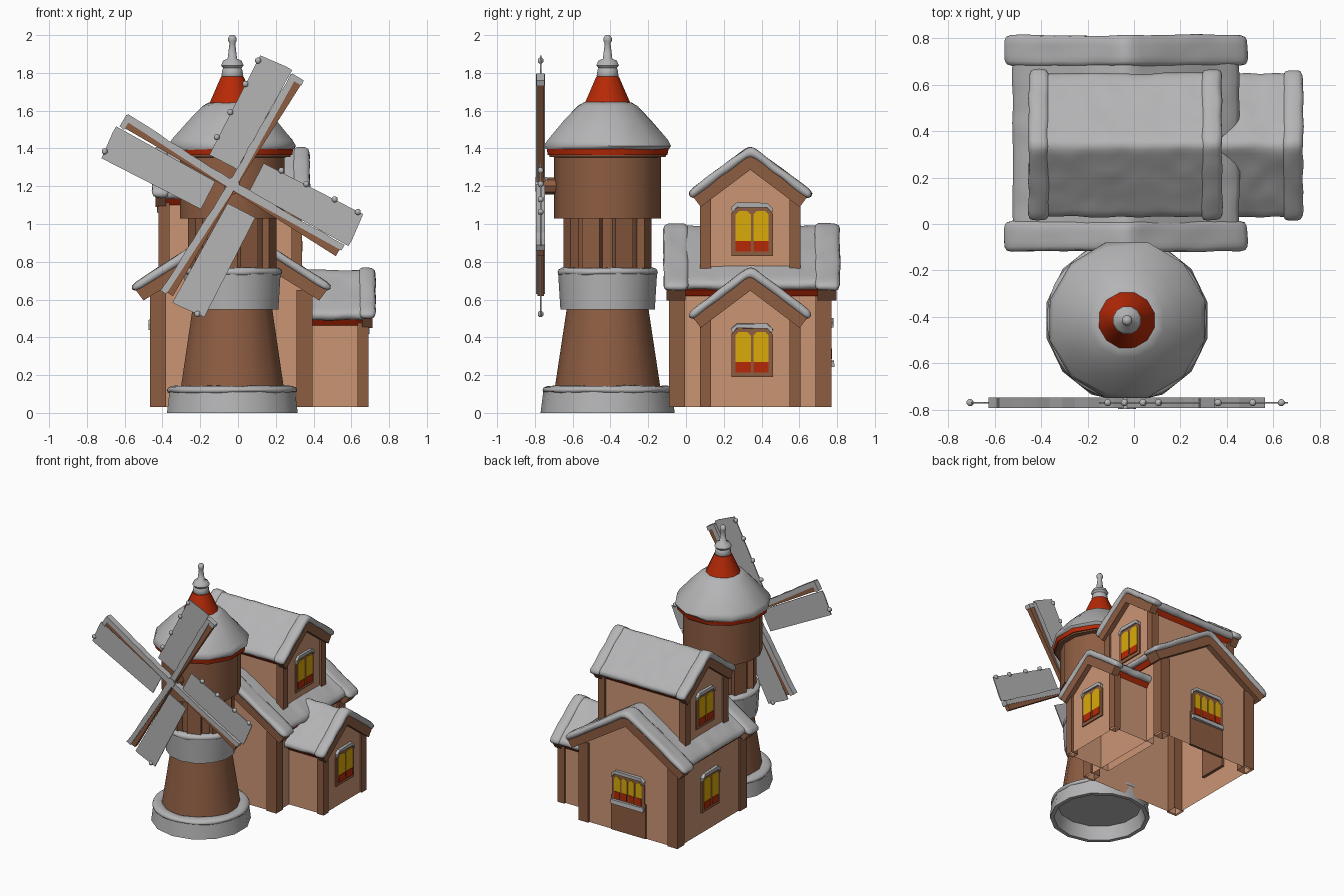
import bpy, bmesh, math, random
from mathutils import Vector

if "Cube" in bpy.data.objects:
    bpy.data.objects.remove(bpy.data.objects["Cube"])

random.seed(4)
TX, TY = -0.03, -0.415          # tower axis


def material(name, rgb):
    m = bpy.data.materials.new(name)
    m.diffuse_color = (*rgb, 1)
    m.use_nodes = True
    m.node_tree.nodes["Principled BSDF"].inputs["Base Color"].default_value = m.diffuse_color
    return m


SNOW = material("snow", (0.46, 0.46, 0.47))
WOOD = material("dark wood", (0.27, 0.11, 0.055))
WALL = material("tan wall", (0.60, 0.30, 0.175))
RED = material("red tile", (0.47, 0.022, 0.002))
GLASS = material("yellow glass", (0.70, 0.40, 0.003))


def build(name, verts, faces, mat, smooth=None, jitter=0, subsurf=0, open_below=None):
    verts = [[c + random.uniform(-jitter, jitter) for c in v] for v in verts]
    me = bpy.data.meshes.new(name)
    me.from_pydata(verts, [], faces)
    bm = bmesh.new()
    bm.from_mesh(me)
    bmesh.ops.recalc_face_normals(bm, faces=bm.faces)
    if open_below is not None:
        low = [f for f in bm.faces if all(v.co.z < open_below for v in f.verts)]
        bmesh.ops.delete(bm, geom=low, context='FACES')
    bm.to_mesh(me)
    bm.free()
    ob = bpy.data.objects.new(name, me)
    bpy.context.collection.objects.link(ob)
    me.materials.append(mat)
    if subsurf:
        md = ob.modifiers.new("soft", 'SUBSURF')
        md.levels = md.render_levels = subsurf
        smooth = 180
    if smooth:
        bpy.ops.object.select_all(action='DESELECT')
        ob.select_set(True)
        bpy.context.view_layer.objects.active = ob
        bpy.ops.object.shade_smooth_by_angle(angle=math.radians(smooth))
    return ob


def prism(name, poly, place, d0, d1, mat, **kw):
    """Extrude a polygon (a, b) from depth d0 to d1; place maps (a, d, b) to world."""
    n = len(poly)
    v = [place(a, d, b) for d in (d0, d1) for a, b in poly]
    f = [[i, (i + 1) % n, n + (i + 1) % n, n + i] for i in range(n)]
    return build(name, v, f + [list(range(n)), list(range(n, 2 * n))], mat, **kw)


def lathe(name, prof, mat, n=12, closed=False, cx=TX, cy=TY, **kw):
    v, f = [], []
    for r, z in prof:
        v += [(cx + r * math.cos(2 * math.pi * (i + .5) / n),
               cy + r * math.sin(2 * math.pi * (i + .5) / n), z) for i in range(n)]
    k = len(prof)
    for j in range(k if closed else k - 1):
        for i in range(n):
            a, b, m = j * n, ((j + 1) % k) * n, (i + 1) % n
            f.append([a + i, a + m, b + m, b + i])
    if not closed:
        f += [list(range(n)), list(range((k - 1) * n, k * n))]
    return build(name, v, f, mat, **kw)


def chevron(name, ctrl, t0, t1, shrink, place, l0, l1, mat, snowy=False):
    """Gable-shaped slab between depths t0 and t1 below the roof line."""
    def line(t):
        half = [(0, ctrl[0][1] - t * 1.25)] + [(w - .6 * t, z - .8 * t) for w, z in ctrl[1:]]
        e, p = half[-1], half[-2]
        k = shrink / (e[0] - p[0])
        half[-1] = (e[0] - shrink, e[1] + (p[1] - e[1]) * k)
        q = 8 if snowy else 1
        pts = [half[0]]
        for (a, b), (c, d) in zip(half, half[1:]):
            pts += [(a + (c - a) * s / q, b + (d - b) * s / q) for s in range(1, q + 1)]
        return [(-a, b) for a, b in pts[:0:-1]] + pts
    top, bot = line(t0), line(t1)
    m = len(top)
    ring = top + bot[::-1]
    k = max(2, round((l1 - l0) / .045)) if snowy else 1
    v = [place(w, l0 + (l1 - l0) * s / k, z) for s in range(k + 1) for w, z in ring]
    n, f = 2 * m, []
    for s in range(k):
        f += [[s * n + i, s * n + (i + 1) % n, (s + 1) * n + (i + 1) % n, (s + 1) * n + i] for i in range(n)]
    for o in (0, k * n):
        f += [[o + i, o + i + 1, o + n - 2 - i, o + n - 1 - i] for i in range(m - 1)]
    return build(name, v, f, mat, jitter=.006 if snowy else 0, subsurf=1 if snowy else 0)


def house(name, axis, c, ctrl, half, l0, l1, z0, r0, r1, depth, inset, post, ends):
    place = (lambda w, l, z: (c + w, l, z)) if axis == 'y' else (lambda w, l, z: (l, c + w, z))
    apex, (hw, hz) = ctrl[0][1], ctrl[-1]
    side = half - .015
    eave = hz + (hw - side) * (apex - hz) / hw - .1
    # walls, open underneath
    prism(name + "_walls", [(-side, z0), (side, z0), (side, eave), (0, apex - .09), (-side, eave)],
          place, l0 + .015, l1 - .015, WALL, open_below=z0 + .01)
    # roof layers
    chevron(name + "_tiles", ctrl, .055, .095, inset, place, r0 + .02, r1 - .02, RED)
    chevron(name + "_roof_snow", ctrl, .004, .06, inset - .012, place, r0 + .02, r1 - .02, SNOW, True)
    for e in ends:
        a, b = (r0, r0 + depth) if e < 0 else (r1 - depth, r1)
        chevron(name + "_bargeboard", ctrl, .03, .10, 0, place, a + .012, b - .012, WOOD)
        chevron(name + "_bargeboard_snow", ctrl, -.006, .04, -.012, place, a - .006, b + .006, SNOW, True)
        # corner posts
        p0, p1 = (l0, l0 + post) if e < 0 else (l1 - post, l1)
        for s in (-1, 1):
            w0, w1 = sorted((s * half, s * (half - post)))
            prism(name + "_post", [(w0, z0), (w1, z0), (w1, eave + .005), (w0, eave + .005)],
                  place, p0, p1, WOOD, open_below=z0 + .01)


# ---- house blocks
house("main_house", 'y', -.035, [(0, 1.01), (.525, .675)], .43, -.09, .77, .03,
      -.115, .81, .125, .03, .085, (-1, 1))
house("upper_house", 'x', .34, [(0, 1.412), (.322, 1.17)], .265, -.42, .34, .6,
      -.45, .375, .08, .01, .058, (-1, 1))
house("side_wing", 'x', .34, [(0, .772), (.322, .53)], .265, .3, .69, .03,
      .3, .725, .08, .01, .058, (1,))


# ---- windows
def window(name, place, z, h, w, panes, sill=False):
    a = w / 2
    arch = lambda c, r, lo, hi, k: [(c - r, lo), (c + r, lo), (c + r, hi - k), (c + r - k, hi),
                                    (c - r + k, hi), (c - r, hi - k)]
    prism(name + "_frame", arch(0, a, z, z + h, .035), place, -.02, .012, WOOD)
    pw = (w - .03) / panes
    for i in range(panes):
        c = -a + .015 + pw * (i + .5)
        r = pw / 2 - .007
        prism(name + "_pane", arch(c, r, z + .025, z + h - .022, .018), place, .01, .016, GLASS)
        prism(name + "_lower_pane", [(c - r, z + .025), (c + r, z + .025), (c + r, z + .08), (c - r, z + .08)],
              place, .012, .019, RED)
    # snow cap over the arch
    cap = [(-a + .005, z + h - .03), (-a + .03, z + h - .002), (a - .03, z + h - .002), (a - .005, z + h - .03)]
    up = [(a, z + h - .005), (a - .03, z + h + .022), (-a + .03, z + h + .022), (-a, z + h - .005)]
    prism(name + "_snow_cap", cap + up, place, -.005, .024, SNOW, jitter=.003)
    if sill:
        prism(name + "_snow_sill", [(-a, z - .015), (a, z - .015), (a, z + .015), (-a, z + .015)],
              place, -.005, .03, SNOW, jitter=.003)


right = lambda x: (lambda a, d, b: (x + d, .35 + a, b))
left = lambda x: (lambda a, d, b: (x - d, .35 + a, b))
back = lambda a, d, b: (-.035 + a, .755 + d, b)
window("wing_window", right(.672), .19, .26, .22, 2)
window("upper_right_window", right(.322), .83, .26, .22, 2)
window("upper_left_window", left(-.402), .83, .26, .22, 2)
window("left_wall_window", left(-.448), .19, .28, .22, 2)
window("back_window", back, .26, .22, .28, 4, True)
prism("back_door", [(-.15, .03), (.15, .03), (.15, .3), (-.15, .3)], back, -.01, .009, WOOD)

# ---- tower
lathe("tower_base", [(.30, .10), (.325, 0), (.355, 0), (.34, .12), (.27, .13)], SNOW, 14, smooth=40)
lathe("tower_base_snow", [(.26, .105), (.345, .10), (.352, .125), (.335, .146), (.26, .145)], SNOW, 28,
      True, jitter=.006, subsurf=1)
lathe("tower_lower", [(.28, .13), (.215, .56)], WOOD, 14, smooth=40)
lathe("gallery", [(.215, .548), (.25, .548), (.262, .74), (.2, .745)], SNOW, 14, smooth=40)
lathe("gallery_snow", [(.19, .73), (.262, .725), (.272, .745), (.258, .77), (.19, .768)], SNOW, 28,
      True, jitter=.006, subsurf=1)
lathe("tower_neck", [(.20, .75), (.20, 1.04)], WOOD, 14, smooth=40)
for i in range(8):
    t = math.pi * (i + .5) / 4
    u, s = (math.cos(t), math.sin(t)), (-math.sin(t), math.cos(t))
    prism("neck_post", [(-.05, .75), (.05, .75), (.05, 1.04), (-.05, 1.04)],
          lambda a, d, b: (TX + u[0] * d + s[0] * a, TY + u[1] * d + s[1] * a, b), .18, .232, WOOD)
lathe("tower_head", [(.283, 1.03), (.283, 1.365)], WOOD, 14, smooth=40)
lathe("tower_eave_board", [(.28, 1.352), (.318, 1.356), (.322, 1.372)], WOOD, 12, smooth=30)
lathe("tower_eave", [(.31, 1.365), (.328, 1.366), (.335, 1.405), (.3, 1.41)], RED, 12, smooth=30)
lathe("tower_roof_snow", [(.30, 1.395), (.335, 1.395), (.345, 1.415), (.33, 1.445), (.235, 1.55),
                          (.165, 1.625), (.13, 1.643), (.1, 1.642)], SNOW, 12, smooth=60, jitter=.004)
lathe("roof_peak", [(.127, 1.635), (.062, 1.78)], RED, 12, smooth=30)
lathe("finial", [(.05, 1.772), (.06, 1.785), (.055, 1.815), (.05, 1.825), (.062, 1.84), (.05, 1.865),
                 (.026, 1.875), (.016, 1.955), (.023, 1.97), (.023, 1.985), (.012, 2.0)], SNOW, 12, smooth=60)

# ---- windmill hub, arms and sails
HZ, SY = 1.2, -.77
octagon = lambda r, z: [(r * math.cos(k * math.pi / 4), z + r * math.sin(k * math.pi / 4)) for k in range(8)]
tower_front = lambda a, d, b: (TX + a, d, b)
prism("hub_axle", octagon(.045, HZ), tower_front, -.765, -.68, WOOD)
prism("hub_snow", octagon(.038, HZ + .01), tower_front, -.798, -.735, SNOW)
for k in range(4):
    t = math.radians(59 + 90 * k)
    cu, su = math.cos(t), math.sin(t)
    place = lambda a, d, b: (TX + cu * a - su * b, SY + d, HZ + su * a + cu * b)
    s = 1 if cu > 0 else -1                      # side of the arm that faces up
    prism("sail_arm", [(0, -.02), (.66, -.035), (.66, .03), (0, .02)], place, -.017, .017, WOOD)
    edge = [(.02 + .65 * j / 10, s * (-.016 + .0022 * j)) for j in range(11)]
    crest = [(a, s * (.026 + .0014 * j + random.uniform(-.004, .004))) for j, (a, b) in enumerate(edge)]
    prism("arm_snow", edge + crest[::-1], place, -.023, .023, SNOW)
    if su > 0:
        prism("arm_tip_snow", [(.645, -.04), (.675, -.035), (.675, .035), (.645, .04)], place, -.022, .022, SNOW)
    prism("sail", [(.09, .025), (.69, .045), (.69, .08), (.67, .23), (.08, .19)], place, -.004, .004, SNOW)
    # small snow lumps along the edge that faces up
    for a in (.18, .33, .5, .64) if s > 0 else (.55,):
        c = Vector(place(a, 0, .197 + a * .045)) if s > 0 else Vector(place(.675, 0, .08 + a * .2))
        lathe("sail_snow_lump", [(.006, c.z - .016), (.016, c.z - .008), (.016, c.z + .008), (.006, c.z + .016)],
              SNOW, 8, cx=c.x, cy=c.y, smooth=60)
